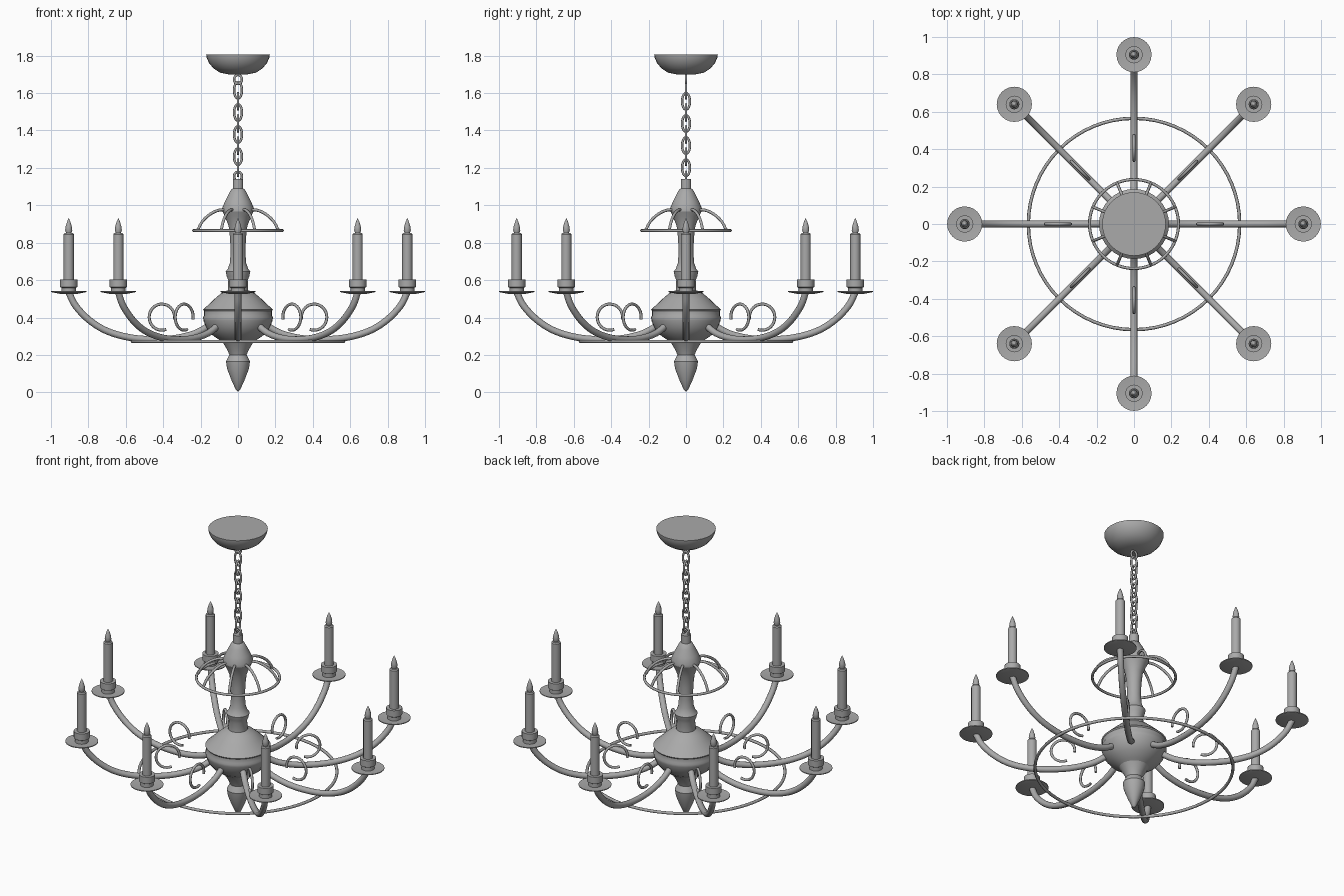
import bpy, bmesh, math
from math import pi, cos, sin
from mathutils import Vector, Matrix

cube = bpy.data.objects.get("Cube")
if cube:
    bpy.data.objects.remove(cube, do_unlink=True)

ARMS = 8
ARM_REACH = 0.905

grey = bpy.data.materials.new("grey metal")
grey.use_nodes = True
GREY = (0.4, 0.4, 0.4, 1)
grey.diffuse_color = GREY
grey.node_tree.nodes["Principled BSDF"].inputs["Base Color"].default_value = GREY


def finish(name, bm, sharp=35):
    bmesh.ops.remove_doubles(bm, verts=bm.verts, dist=0.0001)
    bmesh.ops.recalc_face_normals(bm, faces=bm.faces)
    mesh = bpy.data.meshes.new(name)
    bm.to_mesh(mesh)
    bm.free()
    mesh.materials.append(grey)
    obj = bpy.data.objects.new(name, mesh)
    bpy.context.collection.objects.link(obj)
    bpy.ops.object.select_all(action="DESELECT")
    obj.select_set(True)
    bpy.context.view_layer.objects.active = obj
    bpy.ops.object.shade_smooth_by_angle(angle=math.radians(sharp))
    return obj


def lathe(name, profile, steps=32):
    """Spin a (radius, height) profile round the vertical axis."""
    bm = bmesh.new()
    verts = [bm.verts.new((r, 0, z)) for r, z in profile]
    edges = [bm.edges.new(pair) for pair in zip(verts, verts[1:])]
    bmesh.ops.spin(bm, geom=verts + edges, cent=(0, 0, 0), axis=(0, 0, 1),
                   angle=2 * pi, steps=steps, use_merge=True)
    return finish(name, bm)


def tube(name, points, radius, side=(0, 1, 0), sides=10, closed=False):
    """Sweep a round section along a path lying square to 'side'."""
    bm = bmesh.new()
    side = Vector(side)
    pts = [Vector(p) for p in points]
    n = len(pts)
    rings = []
    for i, p in enumerate(pts):
        before = pts[i - 1] if closed or i else p
        after = pts[(i + 1) % n] if closed or i < n - 1 else p
        out = (after - before).normalized().cross(side)
        rings.append([bm.verts.new(p + radius * (cos(a) * out + sin(a) * side))
                      for a in (2 * pi * k / sides for k in range(sides))])
    for i in range(n if closed else n - 1):
        a, b = rings[i], rings[(i + 1) % n]
        for k in range(sides):
            j = (k + 1) % sides
            bm.faces.new((a[k], a[j], b[j], b[k]))
    if not closed:
        bm.faces.new(rings[0])
        bm.faces.new(rings[-1])
    return finish(name, bm, 50)


def smooth_path(points, steps=6):
    """Catmull-Rom curve through (radius, height) points in the xz plane."""
    p = [Vector((x, 0, z)) for x, z in points]
    p = [2 * p[0] - p[1]] + p + [2 * p[-1] - p[-2]]
    path = []
    for a, b, c, d in zip(p, p[1:], p[2:], p[3:]):
        for t in (s / steps for s in range(steps)):
            path.append(0.5 * (2 * b + (c - a) * t + (2 * a - 5 * b + 4 * c - d) * t * t
                               + (3 * b - a - 3 * c + d) * t ** 3))
    return path + [p[-2]]


def ellipse(rx, rz, z, steps=24):
    return [(rx * cos(2 * pi * i / steps), 0, z + rz * sin(2 * pi * i / steps))
            for i in range(steps)]


def hoop(name, radius, z, thick, steps=64):
    pts = [(radius * cos(2 * pi * i / steps), radius * sin(2 * pi * i / steps), z)
           for i in range(steps)]
    return tube(name, pts, thick, (0, 0, 1), 8, True)


def around(obj, offset=0.0, count=ARMS):
    """Repeat an object round the vertical axis."""
    for i in range(count):
        part = obj if i == 0 else obj.copy()
        if i:
            bpy.context.collection.objects.link(part)
        part.name = f"{obj.name.split('.')[0]}_{i + 1}" if i else obj.name
        part.matrix_world = Matrix.Rotation(offset + 2 * pi * i / count, 4, "Z")


# Ceiling canopy
lathe("canopy", [(0, 1.805), (0.17, 1.805), (0.168, 1.79), (0.155, 1.76), (0.13, 1.731),
                 (0.095, 1.709), (0.05, 1.7), (0, 1.698)])

# Central body: finial, bowl, column and bell
lathe("finial", [(0, 0.003), (0.012, 0.015), (0.035, 0.065), (0.058, 0.125), (0.064, 0.165),
                 (0.046, 0.2), (0.056, 0.225), (0.082, 0.268), (0.09, 0.28)])
lathe("bowl", [(0.07, 0.262), (0.1, 0.28), (0.14, 0.308), (0.17, 0.345), (0.185, 0.385),
               (0.187, 0.4), (0.182, 0.41), (0.182, 0.435), (0.187, 0.442),
               (0.16, 0.467), (0.125, 0.5), (0.09, 0.53), (0.056, 0.545)])
lathe("column", [(0.055, 0.54), (0.052, 0.6), (0.06, 0.62), (0.066, 0.645), (0.055, 0.66),
                 (0.044, 0.69), (0.04, 0.74), (0.042, 0.82), (0.05, 0.89), (0.07, 0.94),
                 (0.085, 0.97)])
lathe("bell", [(0, 0.968), (0.085, 0.968), (0.085, 0.985), (0.07, 1.02), (0.05, 1.06),
               (0.036, 1.085), (0.028, 1.09), (0.028, 1.14), (0, 1.14)])

# Chain of links in alternating planes, with an eye at each end
for i in range(8):
    link = tube(f"chain_link_{i + 1}", ellipse(0.021, 0.044, 1.615 - i * 0.0592), 0.0065,
                sides=8, closed=True)
    link.rotation_euler.z = (i % 2) * pi / 2
for name, z in (("canopy_eye", 1.673), ("bell_eye", 1.155)):
    tube(name, ellipse(0.021, 0.024, z), 0.0065, sides=8, closed=True)

# Wire crown under the bell
hoop("crown_hoop", 0.238, 0.865, 0.008)
rib_path = smooth_path([(0.06, 0.975), (0.11, 0.974), (0.16, 0.953), (0.205, 0.915), (0.235, 0.865)])
around(tube("crown_rib", rib_path, 0.008, sides=8), pi / ARMS)

# Large hoop tying the arms together
hoop("arm_hoop", 0.565, 0.272, 0.009)

# Curved arms
arm_path = smooth_path([(0.1, 0.385), (0.14, 0.365), (0.23, 0.315), (0.35, 0.287), (0.48, 0.283),
                        (0.6, 0.297), (0.71, 0.332), (0.8, 0.39), (0.87, 0.465), (0.905, 0.535)])
around(tube("arm", arm_path, 0.018, sides=12))

# Scrolls standing on the arms
scroll = [(0.407 + 0.068 * cos(a), 0, 0.402 + 0.07 * sin(a))
          for a in (math.radians(190 - 12 * i) for i in range(26))]
around(tube("scroll", scroll, 0.008, sides=8))

# Drip pans, cups, candles and flames
holder_parts = {
    "drip_pan": [(0, 0.527), (0.05, 0.527), (0.094, 0.536), (0.094, 0.541), (0.045, 0.536), (0, 0.536)],
    "candle_cup": [(0, 0.53), (0.038, 0.53), (0.038, 0.558), (0.046, 0.563), (0.046, 0.604), (0, 0.604)],
    "candle": [(0, 0.6), (0.027, 0.6), (0.027, 0.845), (0.022, 0.852), (0, 0.852)],
    "flame": [(0, 0.85), (0.013, 0.85), (0.019, 0.866), (0.017, 0.885), (0.009, 0.912), (0, 0.932)],
}
for name, profile in holder_parts.items():
    part = lathe(name, profile, 24)
    part.data.transform(Matrix.Translation((ARM_REACH, 0, 0)))
    around(part)
